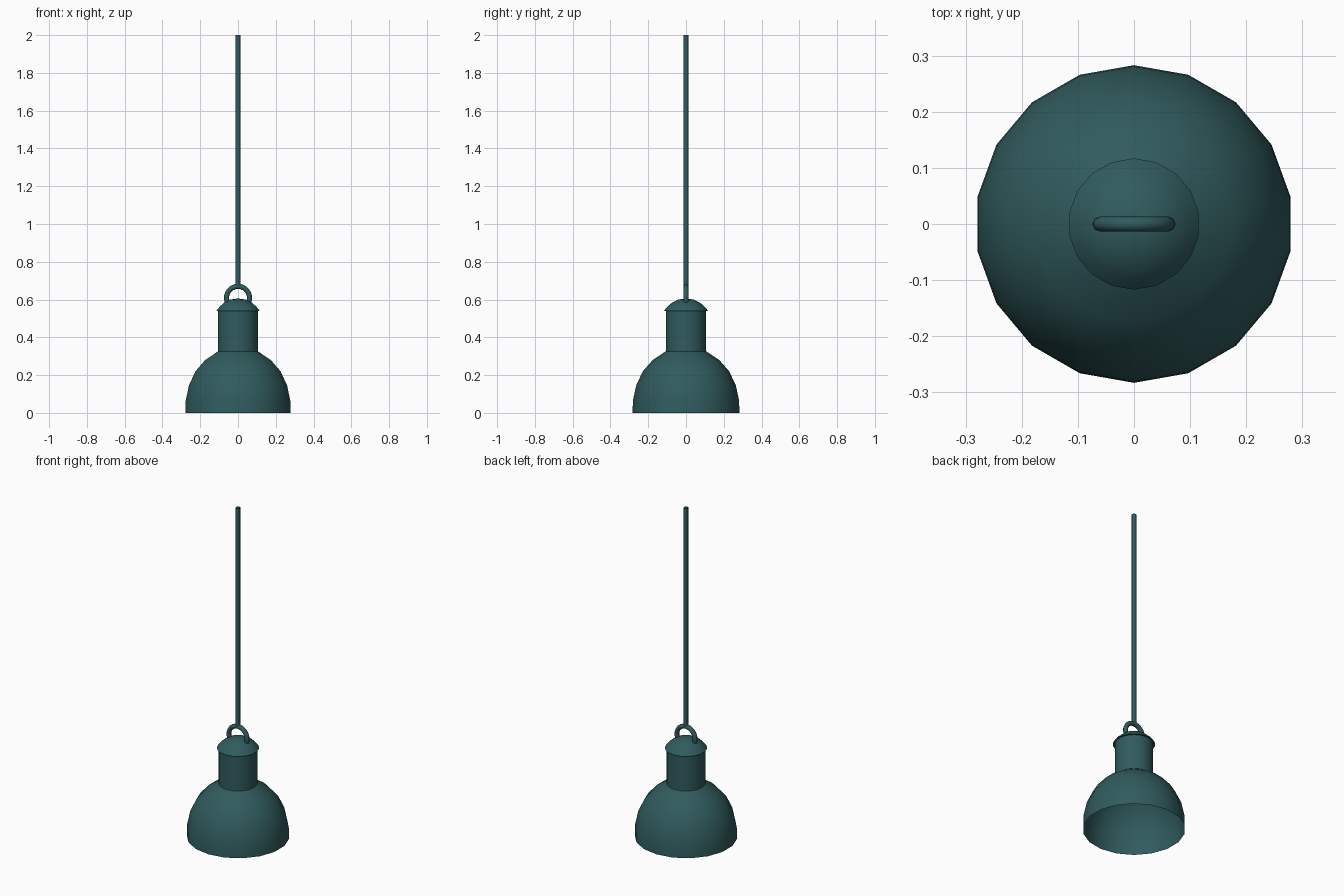
import bpy, bmesh, math
from mathutils import Vector

if "Cube" in bpy.data.objects:
    bpy.data.objects.remove(bpy.data.objects["Cube"])

mat = bpy.data.materials.new("dark_teal")
mat.diffuse_color = (0.03, 0.105, 0.11, 1)
mat.use_nodes = True
mat.node_tree.nodes["Principled BSDF"].inputs["Base Color"].default_value = mat.diffuse_color


def finish(name, bm):
    bmesh.ops.remove_doubles(bm, verts=bm.verts[:], dist=1e-5)
    bmesh.ops.recalc_face_normals(bm, faces=bm.faces[:])
    me = bpy.data.meshes.new(name)
    bm.to_mesh(me)
    bm.free()
    me.materials.append(mat)
    ob = bpy.data.objects.new(name, me)
    bpy.context.collection.objects.link(ob)
    bpy.ops.object.select_all(action='DESELECT')
    ob.select_set(True)
    bpy.context.view_layer.objects.active = ob
    bpy.ops.object.shade_smooth_by_angle(angle=math.radians(48))
    return ob


def lathe(name, profile, sides):
    """Revolve (radius, height) points about z, first corner on +y."""
    bm = bmesh.new()
    vs = [bm.verts.new((0, r, z)) for r, z in profile]
    es = [bm.edges.new(p) for p in zip(vs, vs[1:])]
    bmesh.ops.spin(bm, geom=vs + es, cent=(0, 0, 0), axis=(0, 0, 1),
                   angle=math.tau, steps=sides, use_merge=False)
    return finish(name, bm)


# Thin domed shade, open at the bottom
lathe("shade", [(0.283, 0), (0.281, 0.065), (0.264, 0.145), (0.229, 0.22),
                (0.176, 0.28), (0.107, 0.326)], 18)

# Straight lamp holder neck
lathe("neck", [(0.107, 0.326), (0.107, 0.542)], 18)

# Domed cap overhanging the neck
lathe("cap", [(0.107, 0.54), (0.117, 0.54), (0.099, 0.562), (0.075, 0.583),
              (0.04, 0.6), (0, 0.606)], 18)

# Arched hanging loop
bm = bmesh.new()
center, start = Vector((0, 0, 0.609)), math.radians(-22)
out = Vector((math.cos(start), 0, math.sin(start)))
ring = []
for i in range(8):
    a = math.tau * i / 8
    ring.append(bm.verts.new(center + out * (0.061 + 0.0135 * math.cos(a))
                             + Vector((0, 0.0135 * math.sin(a), 0))))
edges = [bm.edges.new((ring[i], ring[(i + 1) % 8])) for i in range(8)]
bmesh.ops.spin(bm, geom=ring + edges, cent=center, axis=(0, -1, 0),
               angle=math.radians(224), steps=14)
finish("hanging_loop", bm)

# Long cord
lathe("cord", [(0.013, 0.67), (0.013, 2.0)], 8)
